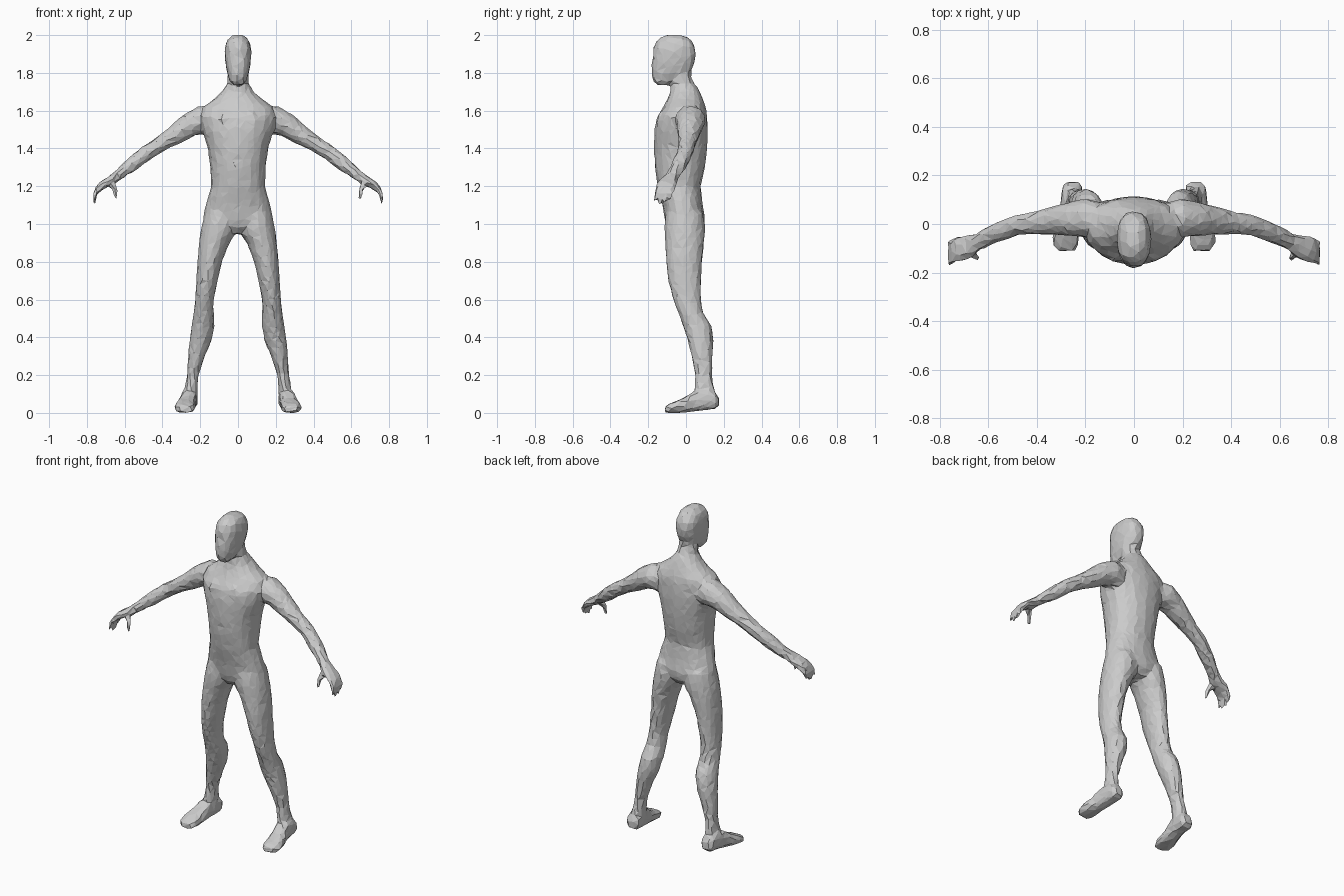
import bpy, bmesh, math, random
from mathutils import Vector as V

random.seed(4)
bm = bmesh.new()
SIDES = 16


def loft(rings, power=2.0):
    """Closed tube through rings of (centre, half axis u, half axis v)."""
    loops = []
    for c, u, v in rings:
        loop = []
        for i in range(SIDES):
            a = 2 * math.pi * i / SIDES
            ca, sa = math.cos(a), math.sin(a)
            cu = math.copysign(abs(ca) ** (2 / power), ca)
            sv = math.copysign(abs(sa) ** (2 / power), sa)
            loop.append(bm.verts.new(V(c) + V(u) * cu + V(v) * sv))
        loops.append(loop)
    for a, b in zip(loops, loops[1:]):
        for i in range(SIDES):
            j = (i + 1) % SIDES
            bm.faces.new((a[i], a[j], b[j], b[i]))
    bm.faces.new(loops[0])
    bm.faces.new(loops[-1])


def stack(rows, power=2.0):
    """Loft of level rings given as (z, x0, x1, y0, y1)."""
    loft([(((x0 + x1) / 2, (y0 + y1) / 2, z), ((x1 - x0) / 2, 0, 0), (0, (y1 - y0) / 2, 0))
          for z, x0, x1, y0, y1 in rows], power)


def limb(rows, side):
    """Loft along a path of (x, y, z, thickness radius, depth radius)."""
    pts = [V((r[0] * side, r[1], r[2])) for r in rows]
    rings = []
    for i, r in enumerate(rows):
        t = (pts[min(i + 1, len(pts) - 1)] - pts[max(i - 1, 0)]).normalized()
        v = V((0, 1, 0))
        v = (v - t * v.dot(t)).normalized()
        rings.append((pts[i], t.cross(v) * r[3], v * r[4]))
    loft(rings)


# Torso, from hips to the base of the neck: z, half width, front, back
torso = [(0.95, .05, -.07, .06), (0.99, .14, -.105, .095), (1.04, .185, -.115, .1),
         (1.1, .17, -.125, .088), (1.2, .143, -.15, .078), (1.3, .147, -.165, .1),
         (1.4, .16, -.17, .112), (1.5, .19, -.168, .116), (1.57, .205, -.152, .112),
         (1.62, .185, -.12, .105), (1.66, .13, -.098, .09), (1.7, .085, -.085, .075),
         (1.74, .058, -.08, .05)]
stack([(z, -w, w, a, b) for z, w, a, b in torso], 2.15)

# Neck and head
neck = [(1.66, .07, -.085, .08), (1.73, .058, -.08, .05), (1.79, .055, -.08, .024), (1.84, .05, -.08, .03)]
stack([(z, -w, w, a, b) for z, w, a, b in neck])
head = [(1.735, .026, -.155, -.095), (1.755, .044, -.172, -.06), (1.79, .055, -.182, .015),
        (1.84, .066, -.182, .042), (1.89, .071, -.176, .053), (1.935, .07, -.172, .048),
        (1.97, .06, -.155, .03), (1.99, .042, -.13, .005), (2.002, .02, -.1, -.03)]
stack([(z, -w, w, a, b) for z, w, a, b in head], 2.4)

# Chest plates that leave a shallow crease on the breastbone
for s in (1, -1):
    limb([(.02, -.125, 1.54, .035, .03), (.07, -.12, 1.545, .05, .04), (.13, -.07, 1.55, .05, .04)], s)

leg = [(1.06, .01, .175, -.105, .09), (1.0, .005, .19, -.115, .1), (.95, .012, .2, -.113, .1),
       (.9, .046, .206, -.11, .095), (.8, .085, .215, -.105, .085), (.7, .108, .22, -.094, .08),
       (.6, .128, .227, -.068, .078), (.53, .128, .235, -.04, .09), (.46, .125, .245, -.015, .135),
       (.38, .14, .258, .01, .145), (.3, .175, .264, .03, .14), (.2, .208, .27, .05, .138),
       (.12, .215, .285, .045, .15), (.05, .215, .292, .05, .165)]
foot = [(.174, .252, .025, .035, .08), (.155, .254, .042, .02, .11), (.1, .258, .043, .015, .13),
        (.04, .265, .043, .008, .115), (-.01, .275, .05, .002, .08), (-.06, .282, .055, 0, .06),
        (-.095, .282, .05, 0, .045), (-.112, .278, .034, .004, .032)]
arm = [(.13, .015, 1.545, .08, .07), (.2, .025, 1.55, .075, .08), (.26, .02, 1.523, .064, .07),
       (.32, .015, 1.48, .054, .06), (.4, .005, 1.43, .042, .048), (.48, -.003, 1.38, .04, .041),
       (.55, -.03, 1.325, .039, .041), (.6, -.05, 1.285, .033, .037), (.645, -.075, 1.25, .027, .036),
       (.68, -.092, 1.227, .025, .048), (.72, -.104, 1.205, .022, .054), (.748, -.11, 1.178, .016, .048)]

for s in (1, -1):
    # Leg and foot
    stack([(z, min(s * a, s * b), max(s * a, s * b), c, d) for z, a, b, c, d in leg])
    loft([((s * x, y, (a + b) / 2), (w, 0, 0), (0, 0, (b - a) / 2)) for y, x, w, a, b in foot], 2.6)
    # Arm and palm
    limb(arm, s)
    # Fingers and thumb
    for y, tip in ((-.068, 1.13), (-.094, 1.11), (-.12, 1.105), (-.146, 1.12)):
        limb([(.735, y, 1.195, .013, .012), (.757, y - .01, 1.16, .012, .011),
              (.761, y - .02, tip, .008, .008)], s)
    limb([(.675, -.11, 1.22, .016, .018), (.65, -.135, 1.18, .013, .013),
          (.646, -.145, 1.13, .009, .009)], s)

bmesh.ops.recalc_face_normals(bm, faces=bm.faces)
mesh = bpy.data.meshes.new("body")
bm.to_mesh(mesh)
bm.free()
body = bpy.data.objects.new("body", mesh)
bpy.context.collection.objects.link(body)
bpy.context.view_layer.objects.active = body
body.select_set(True)

# Fuse the parts into one skin
fuse = body.modifiers.new("fuse", 'REMESH')
fuse.mode = 'VOXEL'
fuse.voxel_size = 0.009
bpy.ops.object.modifier_apply(modifier="fuse")

# Soften the joins and roughen the skin slightly
bm = bmesh.new()
bm.from_mesh(body.data)
for _ in range(2):
    bmesh.ops.smooth_vert(bm, verts=bm.verts, factor=0.5, use_axis_x=True, use_axis_y=True, use_axis_z=True)
for v in bm.verts:
    v.co += V([random.uniform(-.0015, .0015) for _ in range(3)])
bm.to_mesh(body.data)
bm.free()

# Cut down to uneven flat facets
facets = body.modifiers.new("facets", 'DECIMATE')
facets.ratio = min(1, 3600 / (2 * len(body.data.polygons)))
bpy.ops.object.modifier_apply(modifier="facets")
body.data.shade_flat()

grey = bpy.data.materials.new("plain grey")
grey.diffuse_color = (.6, .6, .6, 1)
body.data.materials.clear()
body.data.materials.append(grey)
